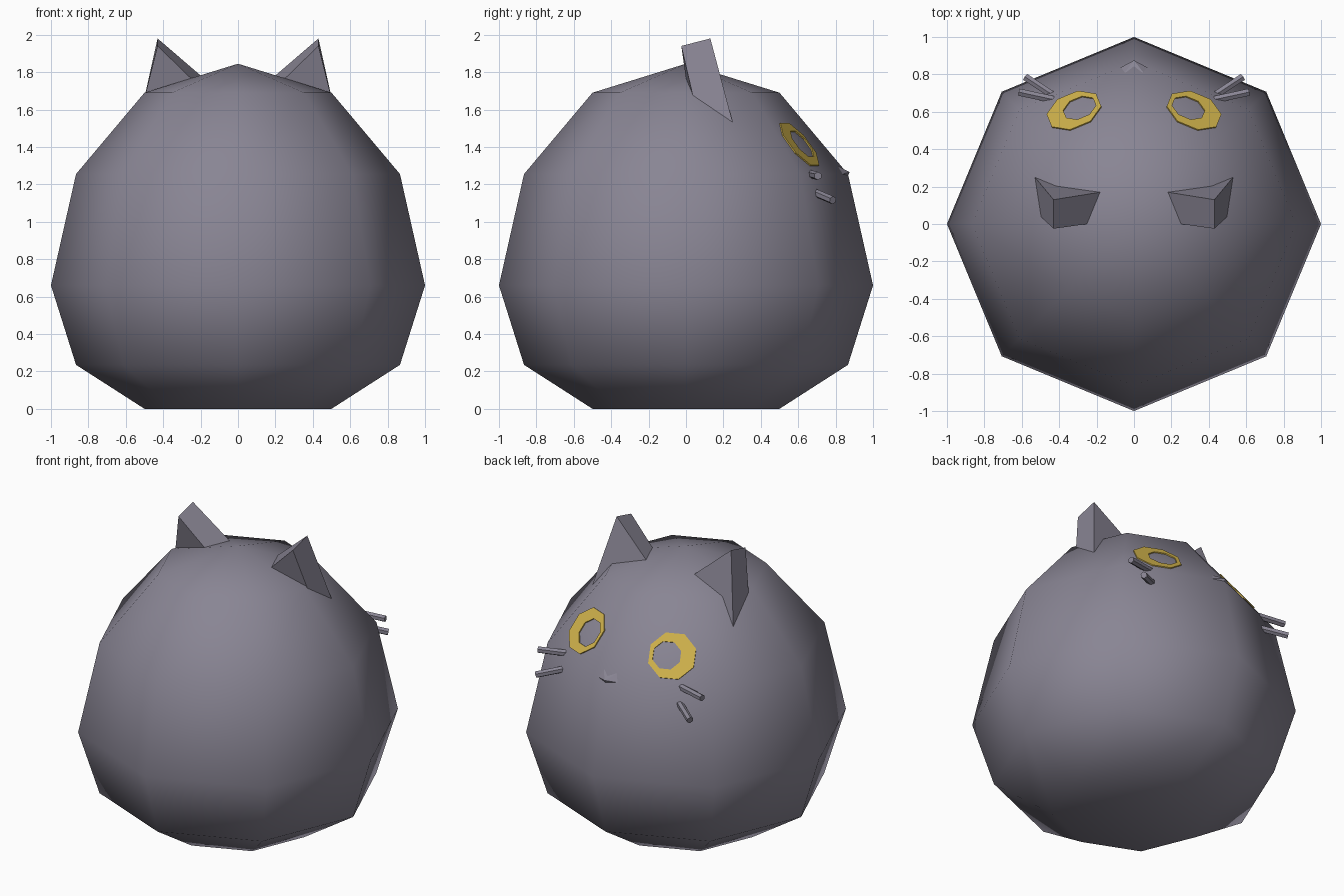
import bpy
import bmesh
import math
from mathutils import Vector

if "Cube" in bpy.data.objects:
    bpy.data.objects.remove(bpy.data.objects["Cube"], do_unlink=True)


def make_material(name, color):
    mat = bpy.data.materials.new(name)
    mat.use_nodes = True
    mat.diffuse_color = color
    mat.node_tree.nodes["Principled BSDF"].inputs["Base Color"].default_value = color
    return mat


fur = make_material("grey fur", (0.25, 0.235, 0.295, 1))
yellow = make_material("yellow eye", (0.62, 0.44, 0.07, 1))


def make_object(name, bm, mat, smooth=False):
    bmesh.ops.recalc_face_normals(bm, faces=bm.faces)
    for face in bm.faces:
        face.smooth = smooth
    mesh = bpy.data.meshes.new(name)
    bm.to_mesh(mesh)
    bm.free()
    mesh.materials.append(mat)
    obj = bpy.data.objects.new(name, mesh)
    bpy.context.collection.objects.link(obj)
    return obj


def mirror_x(points, side):
    return [Vector((p[0] * side, p[1], p[2])) for p in points]


# Body: eight-sided ball with a flat bottom
bm = bmesh.new()
profile = [(0.5, 0), (0.866, 0.235), (1, 0.66), (0.866, 1.255), (0.5, 1.69)]
rings = []
for radius, z in profile:
    angles = [math.tau * i / 8 for i in range(8)]
    rings.append([bm.verts.new((radius * math.cos(a), radius * math.sin(a), z)) for a in angles])
top = bm.verts.new((0, 0, 1.845))
bottom = bm.verts.new((0, 0, 0))
for i in range(8):
    j = (i + 1) % 8
    for low, high in zip(rings, rings[1:]):
        bm.faces.new((low[i], low[j], high[j], high[i]))
    bm.faces.new((rings[-1][i], rings[-1][j], top))
    bm.faces.new((rings[0][j], rings[0][i], bottom))
make_object("body", bm, fur, smooth=True)


# Ears: wedges with a triangle at each end
def make_ear(name, side):
    bm = bmesh.new()
    back = [(0.25, 0, 1.765), (0.5, 0.04, 1.66), (0.43, -0.025, 1.94)]
    front = [(0.18, 0.17, 1.765), (0.53, 0.25, 1.53), (0.43, 0.13, 1.98)]
    a = [bm.verts.new(p) for p in mirror_x(back, side)]
    b = [bm.verts.new(p) for p in mirror_x(front, side)]
    bm.faces.new(a)
    bm.faces.new(b)
    for i in range(3):
        j = (i + 1) % 3
        bm.faces.new((a[i], a[j], b[j], b[i]))
    make_object(name, bm, fur)


# Eyes: thin rings lying on the sloped face panels, holes shifted inward
def make_eye(name, side):
    across = Vector((0.924, -0.383, 0))
    up = Vector((-0.235, -0.567, 0.79))
    normal = across.cross(up)
    if normal.z < 0:
        normal.negate()
    center = Vector((0.32, 0.605, 1.413))
    bm = bmesh.new()
    layers = []
    for lift in (-0.002, 0.005):
        for radius, shift in ((0.155, 0), (0.093, -0.033)):
            points = []
            for i in range(8):
                a = math.tau * (i + 0.5) / 8
                points.append(center + normal * lift + up * radius * math.sin(a)
                              + across * (radius * math.cos(a) + shift))
            layers.append([bm.verts.new(p) for p in mirror_x(points, side)])
    outer_low, inner_low, outer, inner = layers
    for i in range(8):
        j = (i + 1) % 8
        for p, q in ((outer, inner), (outer_low, inner_low), (outer_low, outer), (inner_low, inner)):
            bm.faces.new((p[i], p[j], q[j], q[i]))
    make_object(name, bm, yellow)


# Whiskers: short six-sided rods
def make_whisker(name, start, end, side):
    start, end = mirror_x((start, end), side)
    direction = end - start
    bm = bmesh.new()
    bmesh.ops.create_cone(bm, cap_ends=True, segments=6, radius1=0.022, radius2=0.022,
                          depth=direction.length)
    turn = direction.to_track_quat("Z", "Y").to_matrix()
    bmesh.ops.rotate(bm, matrix=turn, verts=bm.verts)
    bmesh.ops.translate(bm, vec=(start + end) / 2, verts=bm.verts)
    make_object(name, bm, fur)


for side, label in ((1, "left"), (-1, "right")):
    make_ear(label + "_ear", side)
    make_eye(label + "_eye", side)
    make_whisker(label + "_upper_whisker", (0.43, 0.665, 1.255), (0.615, 0.705, 1.245), side)
    make_whisker(label + "_lower_whisker", (0.42, 0.68, 1.16), (0.58, 0.785, 1.115), side)

# Nose: small facet at the middle of the face
bm = bmesh.new()
tip = bm.verts.new((0, 0.875, 1.265))
edge = [(0.07, 0.838, 1.255), (0.05, 0.81, 1.3), (-0.05, 0.81, 1.3), (-0.07, 0.838, 1.255),
        (0, 0.86, 1.235)]
loop = [bm.verts.new(p) for p in edge]
for i in range(5):
    bm.faces.new((tip, loop[i], loop[(i + 1) % 5]))
make_object("nose", bm, fur)
